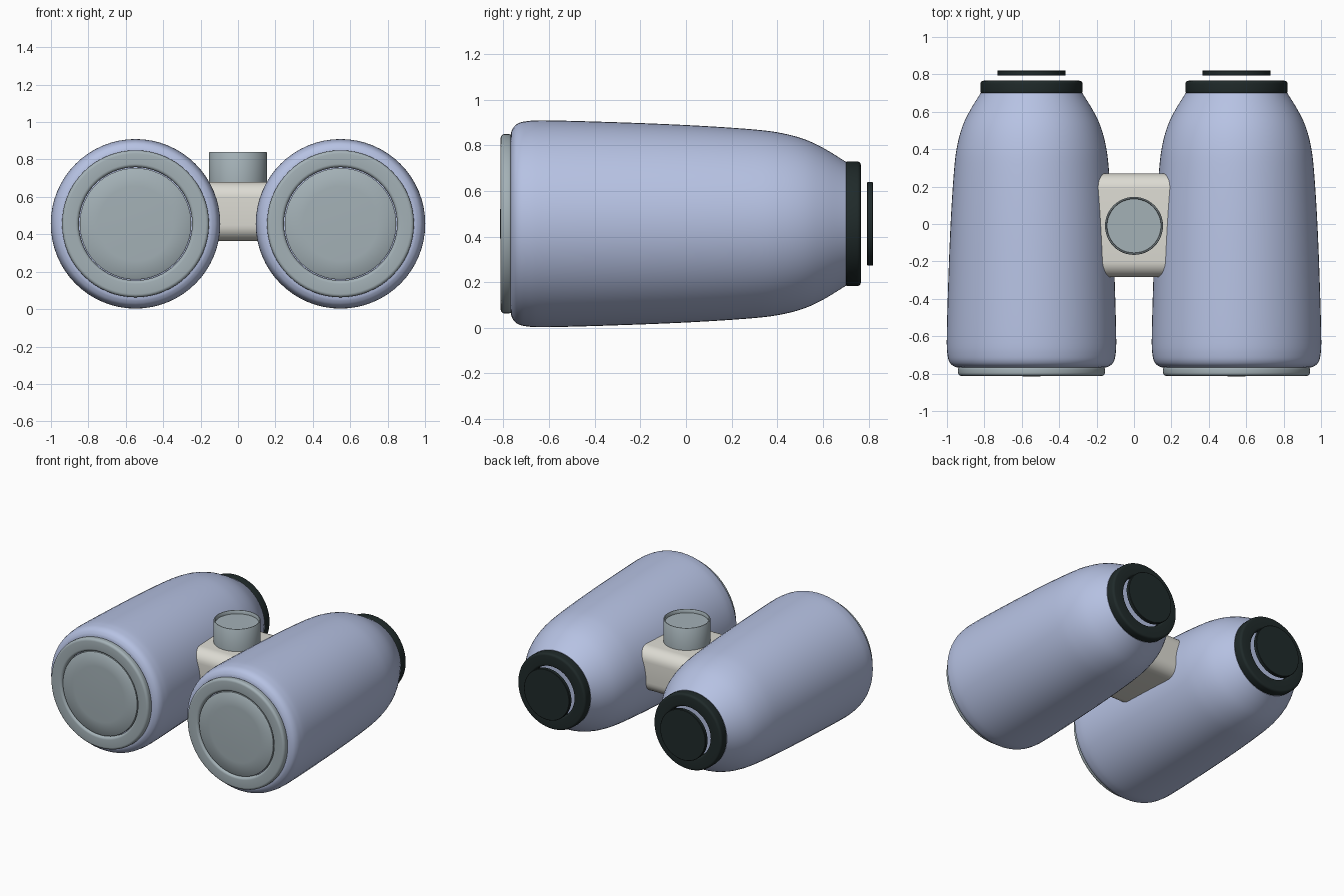
import bpy, bmesh, math
from mathutils import Matrix, Vector

cube = bpy.data.objects.get("Cube")
if cube:
    bpy.data.objects.remove(cube, do_unlink=True)

AXIS_X, AXIS_Z = 0.548, 0.456


def material(name, rgb):
    mat = bpy.data.materials.new(name)
    mat.use_nodes = True
    mat.diffuse_color = (*rgb, 1)
    mat.node_tree.nodes["Principled BSDF"].inputs["Base Color"].default_value = (*rgb, 1)
    return mat


blue = material("periwinkle shell", (0.47, 0.54, 0.77))
grey = material("cool grey", (0.37, 0.44, 0.47))
cream = material("warm off white", (0.72, 0.71, 0.65))
dark = material("near black green", (0.014, 0.023, 0.023))


def finish(name, bm, mat, angle=40):
    bmesh.ops.recalc_face_normals(bm, faces=bm.faces)
    mesh = bpy.data.meshes.new(name)
    bm.to_mesh(mesh)
    bm.free()
    mesh.materials.append(mat)
    obj = bpy.data.objects.new(name, mesh)
    bpy.context.collection.objects.link(obj)
    bpy.ops.object.select_all(action='DESELECT')
    obj.select_set(True)
    bpy.context.view_layer.objects.active = obj
    bpy.ops.object.shade_smooth_by_angle(angle=math.radians(angle))
    return obj


def smooth_path(points, steps=5):
    """Catmull-Rom curve through the points."""
    pts = [Vector(p) for p in points]
    pts = [2 * pts[0] - pts[1]] + pts + [2 * pts[-1] - pts[-2]]
    out = []
    for a, b, c, d in zip(pts, pts[1:], pts[2:], pts[3:]):
        for i in range(steps):
            t = i / steps
            out.append(0.5 * (2 * b + (c - a) * t + (2 * a - 5 * b + 4 * c - d) * t * t
                              + (3 * b - a - 3 * c + d) * t ** 3))
    return out + [pts[-2]]


def lathe(name, profile, mat, place, segments=64):
    """Spin (radius, height) points about local z, then place the result."""
    bm = bmesh.new()
    verts = [bm.verts.new((r, 0, h)) for r, h in profile]
    edges = [bm.edges.new(pair) for pair in zip(verts, verts[1:])]
    bmesh.ops.spin(bm, geom=verts + edges, cent=(0, 0, 0), axis=(0, 0, 1),
                   angle=2 * math.pi, steps=segments)
    bmesh.ops.remove_doubles(bm, verts=bm.verts, dist=0.0005)
    bm.transform(place)
    return finish(name, bm, mat)


def rounded_ring(inner, outer, low, high, radius):
    """Closed rectangular section with rounded corners."""
    section = []
    corners = [(outer, high, -1, -1, 0), (inner, high, 1, -1, 90),
               (inner, low, 1, 1, 180), (outer, low, -1, 1, 270)]
    for r, h, sr, sh, start in corners:
        for i in range(6):
            a = math.radians(start + 18 * i)
            section.append((r + sr * radius + radius * math.cos(a),
                            h + sh * radius + radius * math.sin(a)))
    return section + section[:1]


# Barrel shell, open profile closed at both ends on the axis
shell = smooth_path([(0.39, -0.768), (0.412, -0.762), (0.436, -0.742), (0.449, -0.70),
                     (0.453, -0.60), (0.443, -0.25), (0.43, 0.05), (0.413, 0.30),
                     (0.397, 0.42), (0.37, 0.52), (0.33, 0.605), (0.272, 0.70)])
shell = [(0, -0.768)] + [tuple(p) for p in shell] + [(0, 0.70)]
lens = [(0.298, -0.77), (0.298, -0.803), (0.292, -0.808), (0.2, -0.811),
        (0.1, -0.8135), (0, -0.8145)]
eyepiece = [(0, 0.793), (0.18, 0.793), (0.183, 0.796), (0.183, 0.817),
            (0.18, 0.82), (0, 0.82)]

for side, sign in (("left", 1), ("right", -1)):
    place = Matrix.Translation((sign * AXIS_X, 0, AXIS_Z)) @ Matrix.Rotation(-math.pi / 2, 4, 'X')
    lathe(side + "_barrel", shell, blue, place)
    lathe(side + "_front_rim", rounded_ring(0.303, 0.393, -0.812, -0.76, 0.018), grey, place)
    lathe(side + "_front_lens", lens, grey, place)
    lathe(side + "_eyecup", rounded_ring(0.18, 0.273, 0.694, 0.766, 0.016), dark, place)
    lathe(side + "_eyepiece_disc", eyepiece, dark, place)

# Bridge block with its long edges rounded, sunk into both barrels
bm = bmesh.new()
bmesh.ops.create_cube(bm, size=1, matrix=Matrix.Translation((0, -0.007, 0.522))
                      @ Matrix.Diagonal((0.5, 0.555, 0.316, 1)))
long_edges = [e for e in bm.edges if abs(e.verts[0].co.x - e.verts[1].co.x) > 0.1]
bmesh.ops.bevel(bm, geom=long_edges, offset=0.085, segments=8, profile=0.5, affect='EDGES')
finish("bridge", bm, cream)

# Focus knob with a thin rim around a sunken top
knob = [(0, 0.66), (0.155, 0.66), (0.155, 0.836), (0.152, 0.84), (0.147, 0.84),
        (0.144, 0.836), (0.144, 0.815), (0, 0.815)]
lathe("focus_knob", knob, grey, Matrix.Translation((0, -0.01, 0)), 48)
